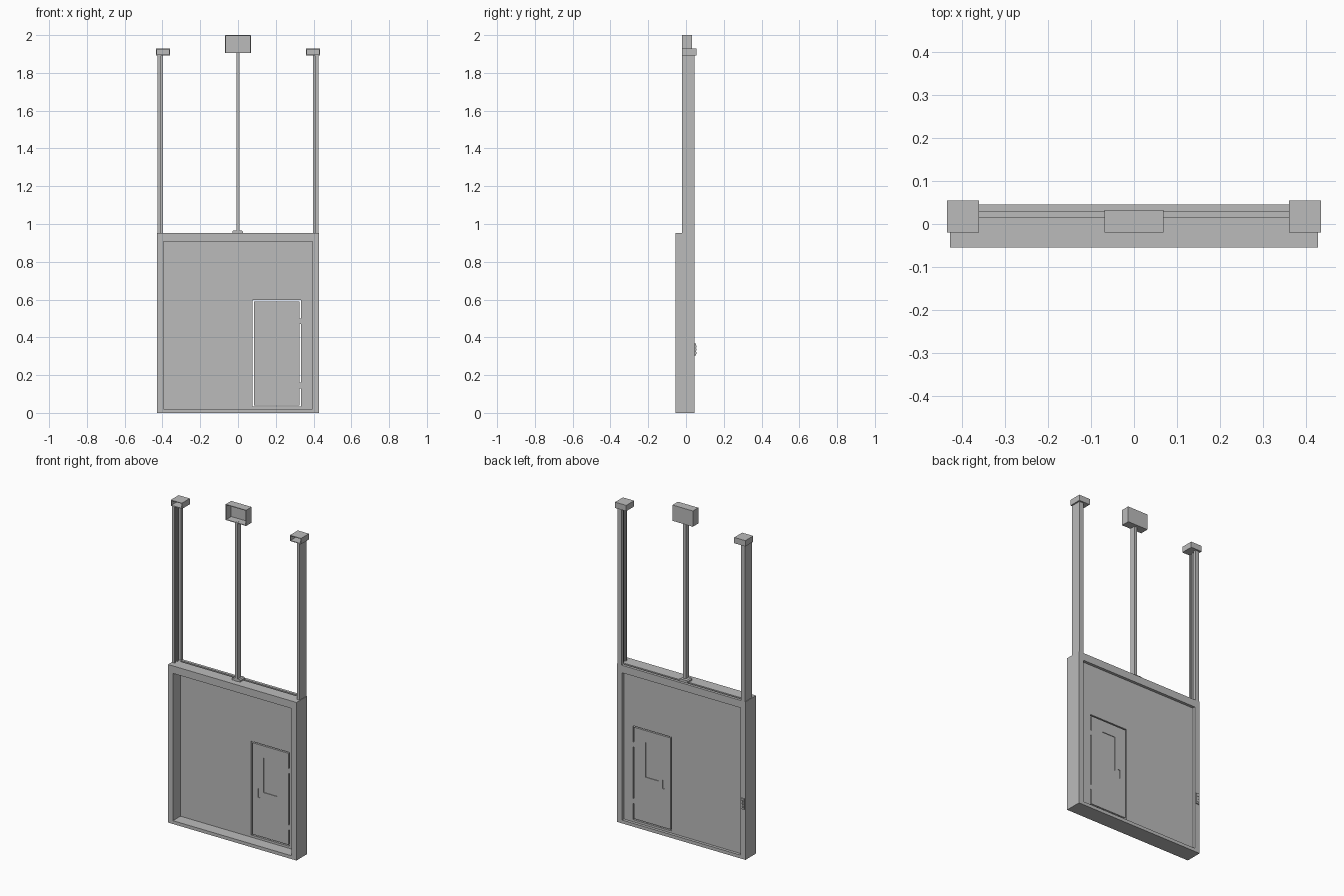
import bpy, bmesh
from mathutils import Vector

cube = bpy.data.objects.get("Cube")
if cube:
    bpy.data.objects.remove(cube, do_unlink=True)

grey = bpy.data.materials.new("plain grey")
grey.use_nodes = True
COLOR = (0.5, 0.5, 0.5, 1)
grey.diffuse_color = COLOR
grey.node_tree.nodes["Principled BSDF"].inputs["Base Color"].default_value = COLOR


def finish(name, bm):
    bmesh.ops.recalc_face_normals(bm, faces=bm.faces)
    mesh = bpy.data.meshes.new(name)
    bm.to_mesh(mesh)
    bm.free()
    mesh.materials.append(grey)
    ob = bpy.data.objects.new(name, mesh)
    bpy.context.collection.objects.link(ob)
    return ob


def boxes(name, *spans):
    """One object from boxes given as (x0, x1, y0, y1, z0, z1)."""
    bm = bmesh.new()
    for x0, x1, y0, y1, z0, z1 in spans:
        new = bmesh.ops.create_cube(bm, size=1)["verts"]
        bmesh.ops.scale(bm, vec=(x1 - x0, y1 - y0, z1 - z0), verts=new)
        bmesh.ops.translate(bm, vec=((x0 + x1) / 2, (y0 + y1) / 2, (z0 + z1) / 2), verts=new)
    return finish(name, bm)


def prism(name, points, axis, start, end):
    """Extrude a closed outline along z (points are x, y) or along y (points are x, z)."""
    place = (lambda a, b: Vector((a, b, start))) if axis == "z" else (lambda a, b: Vector((a, start, b)))
    move = Vector((0, 0, end - start)) if axis == "z" else Vector((0, end - start, 0))
    bm = bmesh.new()
    face = bm.faces.new([bm.verts.new(place(a, b)) for a, b in points])
    out = bmesh.ops.extrude_face_region(bm, geom=[face], use_keep_orig=True)["geom"]
    bmesh.ops.translate(bm, vec=move, verts=[v for v in out if isinstance(v, bmesh.types.BMVert)])
    return finish(name, bm)


def plate(name, outer, holes, y0, y1):
    """Upright plate with rectangular holes; rectangles are (x0, x1, z0, z1)."""
    rects = [outer] + holes
    xs = sorted({v for r in rects for v in r[:2]})
    zs = sorted({v for r in rects for v in r[2:]})
    bm = bmesh.new()
    grid = {(x, z): bm.verts.new((x, y0, z)) for x in xs for z in zs}
    for xa, xb in zip(xs, xs[1:]):
        for za, zb in zip(zs, zs[1:]):
            cx, cz = (xa + xb) / 2, (za + zb) / 2
            if not any(r[0] < cx < r[1] and r[2] < cz < r[3] for r in holes):
                bm.faces.new([grid[p] for p in ((xa, za), (xb, za), (xb, zb), (xa, zb))])
    bmesh.ops.delete(bm, geom=[v for v in bm.verts if not v.link_faces], context="VERTS")
    out = bmesh.ops.extrude_face_region(bm, geom=bm.faces[:], use_keep_orig=True)["geom"]
    bmesh.ops.translate(bm, vec=(0, y1 - y0, 0), verts=[v for v in out if isinstance(v, bmesh.types.BMVert)])
    bmesh.ops.dissolve_limit(bm, angle_limit=0.01, verts=bm.verts[:], edges=bm.edges[:])
    return finish(name, bm)


# Key depths: frame front, panel slot, frame back
FRONT, SLOT0, SLOT1, BACK = -0.055, 0.016, 0.028, 0.045
W, H = 0.428, 0.952
outer = (-W, W, 0, H)
opening = (-0.395, 0.395, 0.02, 0.907)

# Surrounding frame, open along the top between its two layers
plate("front_frame", outer, [opening], FRONT, SLOT0)
plate("back_frame", outer, [opening], SLOT1, BACK)
boxes("frame_sides_and_sill", (-W, -0.395, SLOT0, SLOT1, 0, H), (0.395, W, SLOT0, SLOT1, 0, H),
      (-0.395, 0.395, SLOT0, SLOT1, 0, 0.02))

# Sliding panel with a doorway, and the small door in it
G = 0.007
plate("sliding_panel", (-0.395, 0.395, 0.02, 0.945), [(0.077, 0.333, 0.033, 0.598)], SLOT0, SLOT1)
window = (0.16, 0.25, 0.31, 0.52)
latch = (0.122, 0.137, 0.272, 0.325)
plate("door", (0.077 + G, 0.333 - G, 0.033 + G, 0.598 - G), [window, latch], SLOT0, SLOT1)
for part, r in (("door_window", window), ("latch_plate", latch)):
    boxes(part, (r[0], r[1], SLOT0 + 0.004, SLOT1 - 0.004, r[2], r[3]))
for i, z in enumerate((0.145, 0.485)):
    boxes(f"door_hinge_{i + 1}", (0.333 - G, 0.333, SLOT0, SLOT1, z - 0.015, z + 0.015))

# Side rails: channels that open inward with a middle guide rib
rail = [(0.425, -0.02), (0.425, BACK), (0.398, BACK), (0.398, SLOT1), (0.415, SLOT1),
        (0.415, SLOT0), (0.408, SLOT0), (0.408, 0.006), (0.415, 0.006),
        (0.415, -0.01), (0.408, -0.01), (0.408, -0.02)]
for side, s in (("left", 1), ("right", -1)):
    prism(f"{side}_rail", [(s * x, y) for x, y in rail], "z", H, 1.897)
    # Bracket box on the rail, open to the front
    x0, x1 = sorted((s * 0.36, s * 0.434))
    t = 0.004
    boxes(f"{side}_rail_cap", (x0, x1, 0.05, 0.055, 1.893, 1.928),
          (x0, x1, -0.02, 0.05, 1.928 - t, 1.928), (x0, x1, -0.02, 0.05, 1.893, 1.893 + t),
          (x0, x0 + t, -0.02, 0.05, 1.893 + t, 1.928 - t),
          (x1 - t, x1, -0.02, 0.05, 1.893 + t, 1.928 - t))

# Centre post, its foot and the open-fronted motor housing on top
boxes("centre_post", (-0.009, 0.009, -0.018, 0.014, H, 1.91))
prism("post_foot", [(-0.03, H), (0.026, H), (0.026, 0.96), (0.02, 0.966), (-0.024, 0.966), (-0.03, 0.96)],
      "y", -0.016, 0.03)
boxes("motor_housing_back", (-0.068, 0.068, 0.027, 0.032, 1.905, 2.0))
plate("motor_housing_walls", (-0.068, 0.068, 1.905, 2.0), [(-0.064, 0.064, 1.909, 1.996)], -0.02, 0.027)

# Control box on the back of the frame, with three buttons
boxes("control_box", (-0.423, -0.399, BACK, 0.052, 0.303, 0.367))
for i in range(3):
    z = 0.318 + i * 0.017
    boxes(f"control_button_{i + 1}", (-0.416, -0.406, 0.052, 0.055, z - 0.005, z + 0.005))
